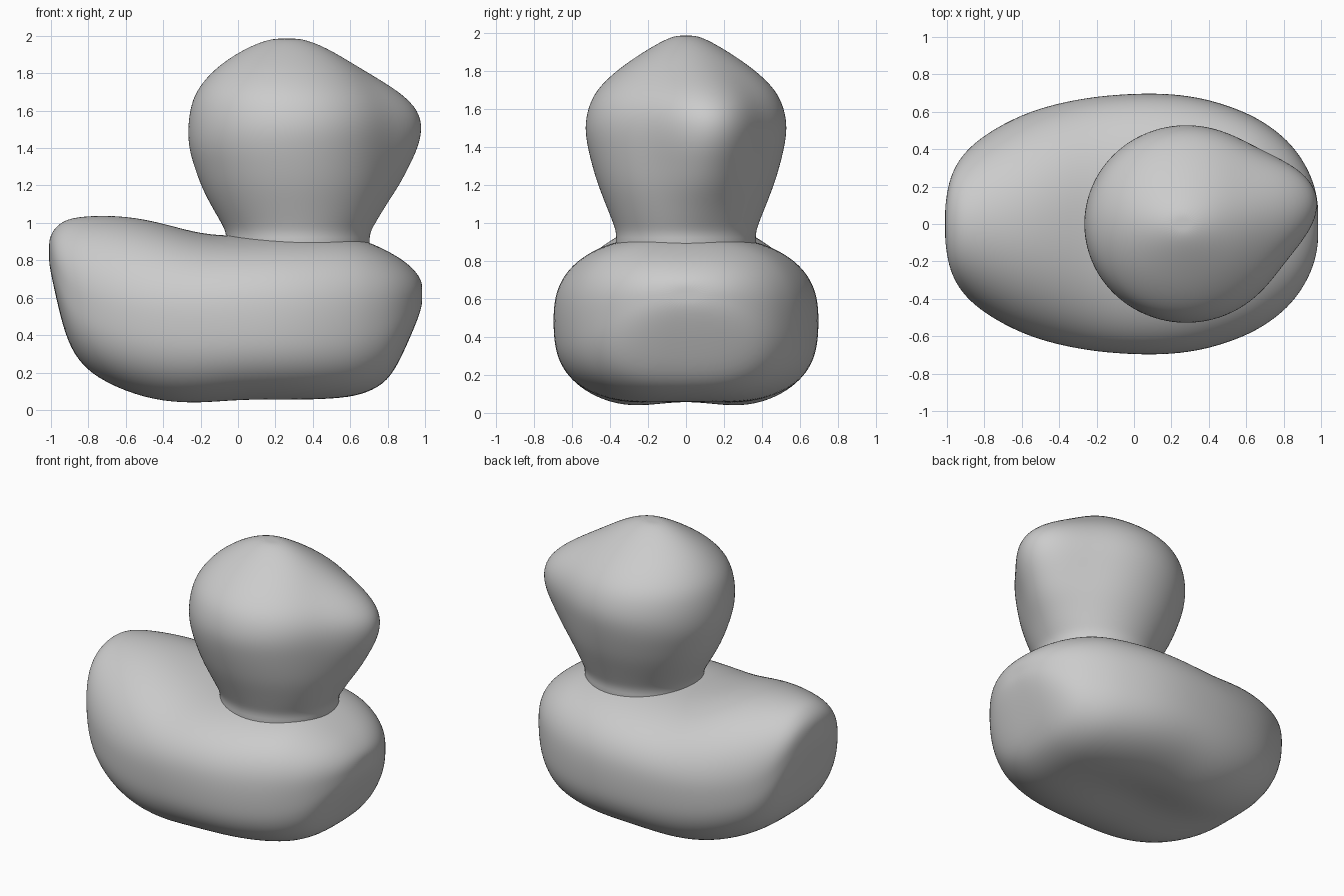
import bpy, bmesh, math

if "Cube" in bpy.data.objects:
    bpy.data.objects.remove(bpy.data.objects["Cube"])

grey = bpy.data.materials.new("plain grey")
grey.diffuse_color = (0.6, 0.6, 0.6, 1)
grey.use_nodes = True
grey.node_tree.nodes["Principled BSDF"].inputs["Base Color"].default_value = grey.diffuse_color
SEG = 40


def loft(name, rings):
    """Skin closed rings in order, cap both ends and smooth the result."""
    bm = bmesh.new()
    loops = [[bm.verts.new(p) for p in ring] for ring in rings]
    for a, b in zip(loops, loops[1:]):
        for i in range(SEG):
            j = (i + 1) % SEG
            bm.faces.new((a[i], a[j], b[j], b[i]))
    for loop in (loops[0], loops[-1]):
        mid = bm.verts.new(sum((v.co for v in loop[1:]), loop[0].co.copy()) / SEG)
        for i in range(SEG):
            bm.faces.new((loop[i], loop[(i + 1) % SEG], mid))
    bmesh.ops.recalc_face_normals(bm, faces=bm.faces)
    for f in bm.faces:
        f.smooth = True
    mesh = bpy.data.meshes.new(name)
    bm.to_mesh(mesh)
    bm.free()
    mesh.materials.append(grey)
    ob = bpy.data.objects.new(name, mesh)
    bpy.context.collection.objects.link(ob)
    sub = ob.modifiers.new("smooth", 'SUBSURF')
    sub.levels = sub.render_levels = 2
    return ob


def spow(v, p):
    return math.copysign(abs(v) ** p, v)


# Body and tail: x, bottom, widest height, top, half width, upper exponent
stations = [
    (-1.01, .78, .84, .91, .10, 2.0), (-.99, .68, .80, .96, .23, 2.0),
    (-.95, .50, .72, 1.00, .32, 2.0), (-.90, .33, .64, 1.025, .39, 2.0),
    (-.80, .19, .57, 1.04, .48, 2.0), (-.60, .08, .53, 1.04, .59, 2.0),
    (-.40, .02, .51, 1.00, .65, 2.1), (-.20, .01, .50, .94, .685, 2.3),
    (0, .03, .49, .93, .70, 2.5), (.20, .035, .49, .94, .70, 2.5),
    (.40, .04, .49, .94, .67, 2.5), (.60, .06, .50, .93, .60, 2.5),
    (.72, .10, .52, .89, .53, 2.5), (.82, .17, .54, .84, .45, 2.5),
    (.90, .34, .57, .79, .35, 2.4), (.96, .48, .61, .73, .23, 2.2),
    (.985, .56, .62, .68, .11, 2.0),
]
body = []
for x, lo, mid, hi, w, up in stations:
    ring = []
    for i in range(SEG):
        a = 2 * math.pi * i / SEG
        n = up if math.sin(a) > 0 else 2.8
        y = w * spow(math.cos(a), 2 / n)
        z = mid + (hi - mid if math.sin(a) > 0 else mid - lo) * spow(math.sin(a), 2 / n)
        # shallow hollow in the underside
        if z < .3:
            z += .06 * math.exp(-((x + .1) / .45) ** 2 - (y / .2) ** 2)
        ring.append((x, y, z))
    body.append(ring)
loft("body", body)

# Head and neck: z, centre x, half length, half width, beak swell
levels = [
    (.82, .32, .40, .39, 0), (.93, .32, .375, .36, 0), (1.0, .32, .41, .385, .02),
    (1.1, .31, .46, .425, .07), (1.2, .30, .50, .465, .15), (1.3, .29, .525, .495, .22),
    (1.4, .28, .545, .52, .29), (1.5, .28, .55, .535, .325), (1.6, .28, .54, .52, .315),
    (1.7, .27, .50, .475, .23), (1.8, .26, .41, .37, .09), (1.88, .26, .31, .255, 0),
    (1.95, .26, .185, .14, 0), (1.985, .26, .08, .06, 0),
]
head = []
for z, cx, rx, ry, beak in levels:
    ring = []
    for i in range(SEG):
        a = 2 * math.pi * i / SEG - math.pi
        r = 1 + beak * math.exp(-((a - .22) / .42) ** 2)
        ring.append((cx + rx * r * math.cos(a), ry * r * math.sin(a), z))
    head.append(ring)
loft("head_with_beak", head)
